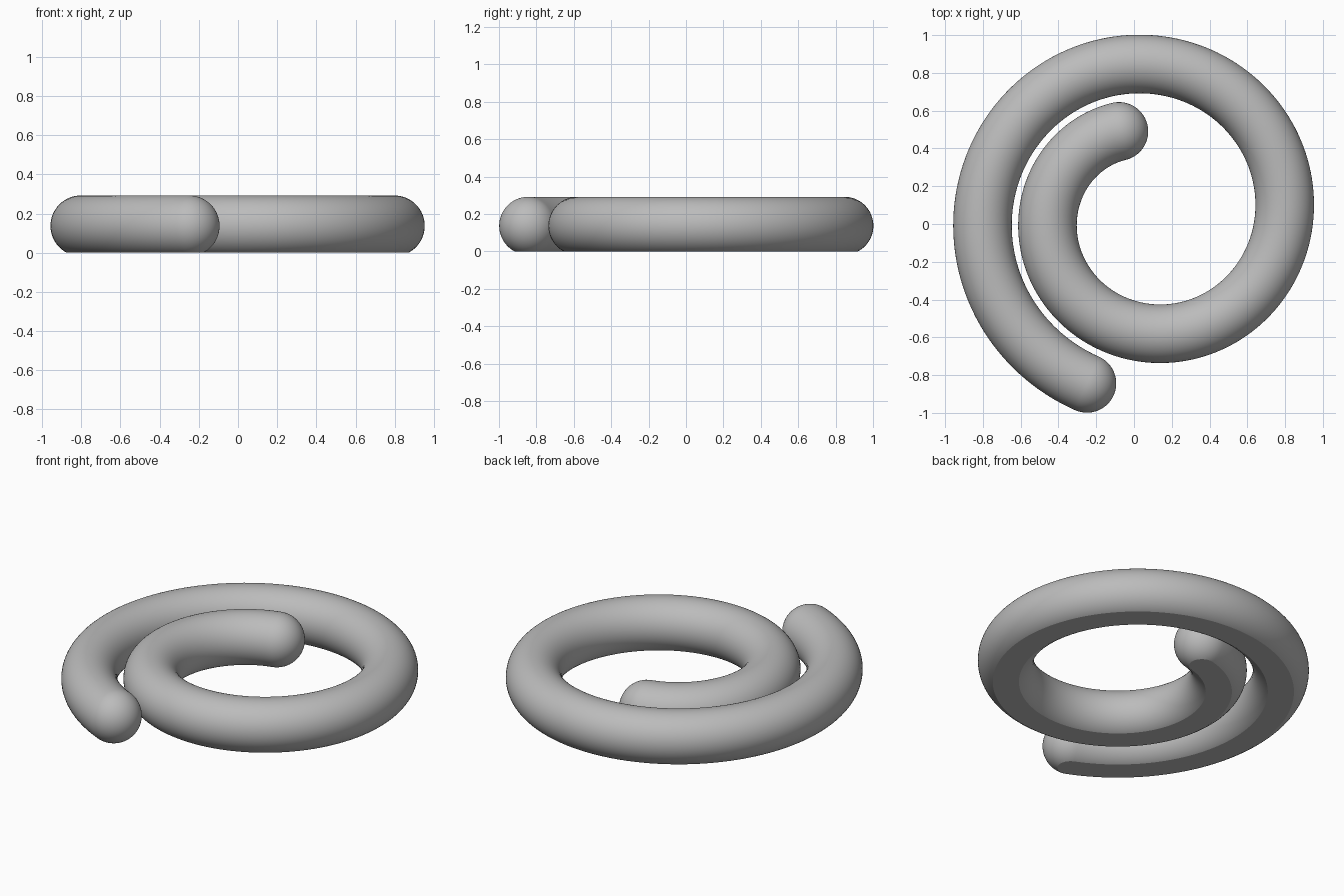
import bpy, bmesh
from math import sin, cos, pi, radians
from mathutils import Vector

cube = bpy.data.objects.get("Cube")
if cube:
    bpy.data.objects.remove(cube, do_unlink=True)

TUBE = 0.155                          # tube radius
CENTRE = Vector((0.084, 0.047, 0.137))
PITCH = 0.345                         # spacing between turns
START, SWEEP = radians(249.5), radians(499.2)
R_START = 0.951
STEPS, SIDES, CAP = 220, 64, 16


def spine(t):
    """Point on the clockwise spiral after turning by t."""
    r, a = R_START - PITCH * t / (2 * pi), START - t
    return CENTRE + Vector((r * cos(a), r * sin(a), 0))


def tangent(t):
    return (spine(t + 0.001) - spine(t - 0.001)).normalized()


# Stations along the tube: round cap, spiral body, round cap
stations = []
for i in range(1, CAP):
    a = pi / 2 * i / CAP
    stations.append((spine(0) - tangent(0) * TUBE * cos(a), tangent(0), TUBE * sin(a)))
for i in range(STEPS + 1):
    t = SWEEP * i / STEPS
    stations.append((spine(t), tangent(t), TUBE))
for i in range(CAP - 1, 0, -1):
    a = pi / 2 * i / CAP
    stations.append((spine(SWEEP) + tangent(SWEEP) * TUBE * cos(a), tangent(SWEEP), TUBE * sin(a)))

# Sweep a circle through the stations
bm = bmesh.new()
up = Vector((0, 0, 1))
rings = []
for point, along, radius in stations:
    side = along.cross(up)
    rings.append([bm.verts.new(point + radius * (side * cos(2 * pi * k / SIDES) + up * sin(2 * pi * k / SIDES)))
                  for k in range(SIDES)])
for a, b in zip(rings, rings[1:]):
    for k in range(SIDES):
        n = (k + 1) % SIDES
        bm.faces.new((a[k], a[n], b[n], b[k]))

# Close the tips with a fan
for ring, end in ((rings[0], spine(0) - tangent(0) * TUBE),
                  (rings[-1], spine(SWEEP) + tangent(SWEEP) * TUBE)):
    tip = bm.verts.new(end)
    for k in range(SIDES):
        bm.faces.new((ring[k], ring[(k + 1) % SIDES], tip))

# Slice the underside flat and close it
cut = bmesh.ops.bisect_plane(bm, geom=bm.verts[:] + bm.edges[:] + bm.faces[:],
                             plane_co=(0, 0, 0), plane_no=(0, 0, 1), clear_inner=True)
rim = [e for e in cut["geom_cut"] if isinstance(e, bmesh.types.BMEdge)]
base = bmesh.ops.contextual_create(bm, geom=rim)["faces"]
bmesh.ops.triangulate(bm, faces=base)
bmesh.ops.recalc_face_normals(bm, faces=bm.faces[:])

mesh = bpy.data.meshes.new("spiral_tube")
bm.to_mesh(mesh)
bm.free()
tube = bpy.data.objects.new("spiral_tube", mesh)
bpy.context.collection.objects.link(tube)

# Plain grey finish
grey = bpy.data.materials.new("plain grey")
grey.use_nodes = True
colour = (0.5, 0.5, 0.5, 1)
grey.diffuse_color = colour
grey.node_tree.nodes["Principled BSDF"].inputs["Base Color"].default_value = colour
mesh.materials.append(grey)

bpy.ops.object.select_all(action="DESELECT")
tube.select_set(True)
bpy.context.view_layer.objects.active = tube
bpy.ops.object.shade_smooth_by_angle(angle=radians(20))
